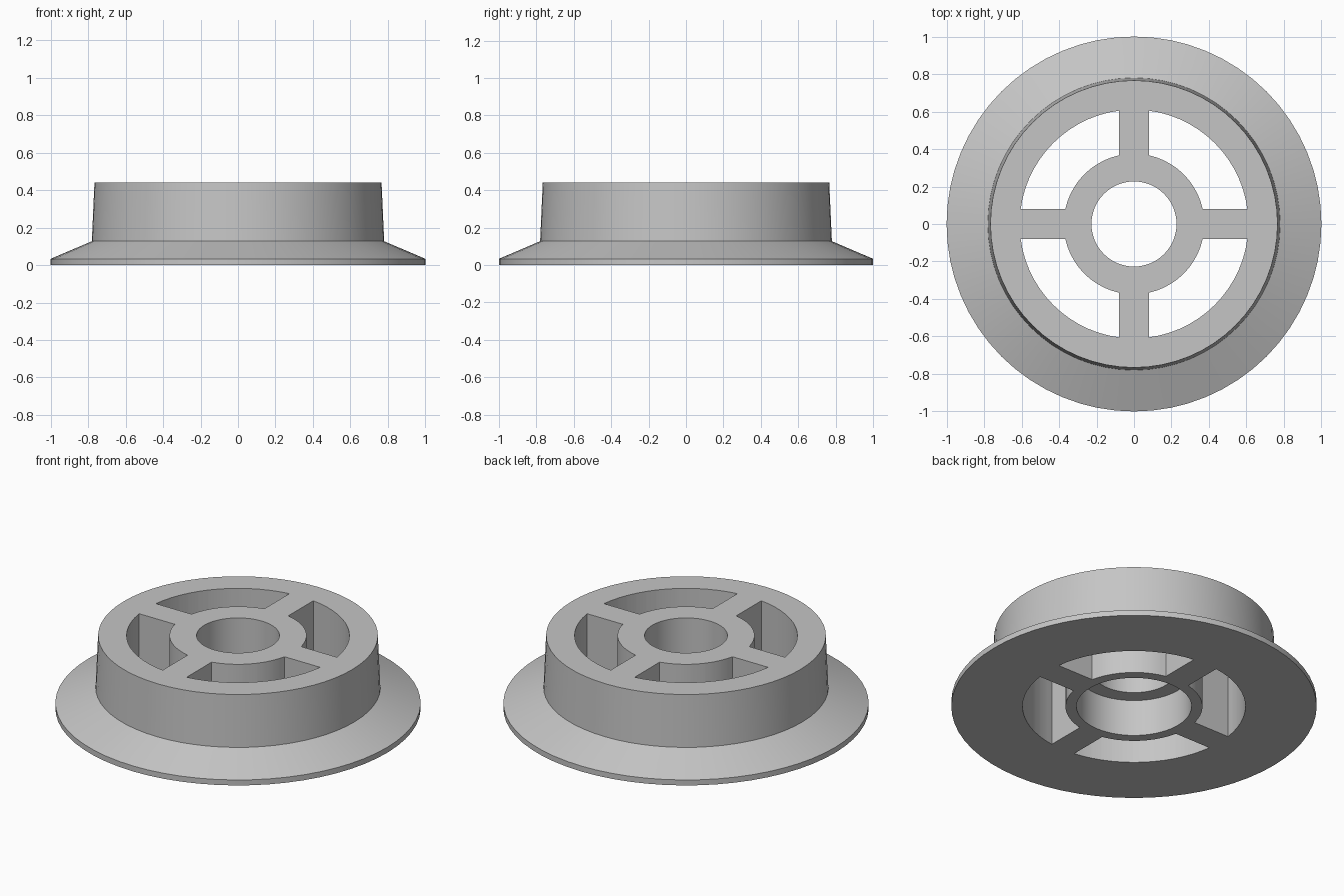
import bpy, bmesh, math

if "Cube" in bpy.data.objects:
    bpy.data.objects.remove(bpy.data.objects["Cube"])

SEGMENTS = 64
SPOKE_HALF = 0.08          # half width of a spoke
POCKET_IN, POCKET_OUT = 0.375, 0.61
HEIGHT = 0.44

grey = bpy.data.materials.new("plain grey")
grey.diffuse_color = (0.56, 0.56, 0.56, 1)
grey.use_nodes = True
grey.node_tree.nodes["Principled BSDF"].inputs["Base Color"].default_value = grey.diffuse_color


def to_object(name, bm):
    bmesh.ops.recalc_face_normals(bm, faces=bm.faces)
    mesh = bpy.data.meshes.new(name)
    bm.to_mesh(mesh)
    bm.free()
    mesh.materials.append(grey)
    obj = bpy.data.objects.new(name, mesh)
    bpy.context.collection.objects.link(obj)
    return obj


def revolve(name, profile):
    """Turn a closed (radius, height) profile about the z axis."""
    bm = bmesh.new()
    rings = []
    for i in range(SEGMENTS):
        a = 2 * math.pi * i / SEGMENTS
        rings.append([bm.verts.new((r * math.cos(a), r * math.sin(a), z))
                      for r, z in profile])
    n = len(profile)
    for i in range(SEGMENTS):
        p, q = rings[i], rings[(i + 1) % SEGMENTS]
        for j in range(n):
            k = (j + 1) % n
            bm.faces.new((p[j], q[j], q[k], p[k]))
    return to_object(name, bm)


def arc(radius, steps):
    """Arc across one quadrant that stops at the sides of the spokes."""
    start = math.asin(SPOKE_HALF / radius)
    sweep = math.pi / 2 - 2 * start
    return [(radius * math.cos(start + sweep * i / steps),
             radius * math.sin(start + sweep * i / steps))
            for i in range(steps + 1)]


# Flanged body with a conical skirt, tapered drum and stepped bore
body = revolve("flanged_wheel", [
    (0.315, 0), (1.0, 0), (1.0, 0.033), (0.78, 0.127), (0.766, HEIGHT),
    (0.227, HEIGHT), (0.227, 0.22), (0.315, 0.22)])

# Four curved pockets between the spokes, cut right through
bm = bmesh.new()
outline = arc(POCKET_OUT, 14) + arc(POCKET_IN, 10)[::-1]
for quarter in range(4):
    c, s = [(1, 0), (0, 1), (-1, 0), (0, -1)][quarter]
    points = [(x * c - y * s, x * s + y * c) for x, y in outline]
    low = [bm.verts.new((x, y, -0.1)) for x, y in points]
    high = [bm.verts.new((x, y, HEIGHT + 0.1)) for x, y in points]
    bm.faces.new(low[::-1])
    bm.faces.new(high)
    for i in range(len(points)):
        k = (i + 1) % len(points)
        bm.faces.new((low[i], low[k], high[k], high[i]))
cutter = to_object("pocket_cutter", bm)
cutter.hide_render = True

bpy.context.view_layer.objects.active = body
body.select_set(True)
cut = body.modifiers.new("pockets", 'BOOLEAN')
cut.operation = 'DIFFERENCE'
cut.solver = 'EXACT'
cut.object = cutter
bpy.ops.object.modifier_apply(modifier=cut.name)
bpy.data.objects.remove(cutter, do_unlink=True)

# Smooth round walls with crisp rims
bpy.ops.object.shade_smooth_by_angle(angle=math.radians(15))
